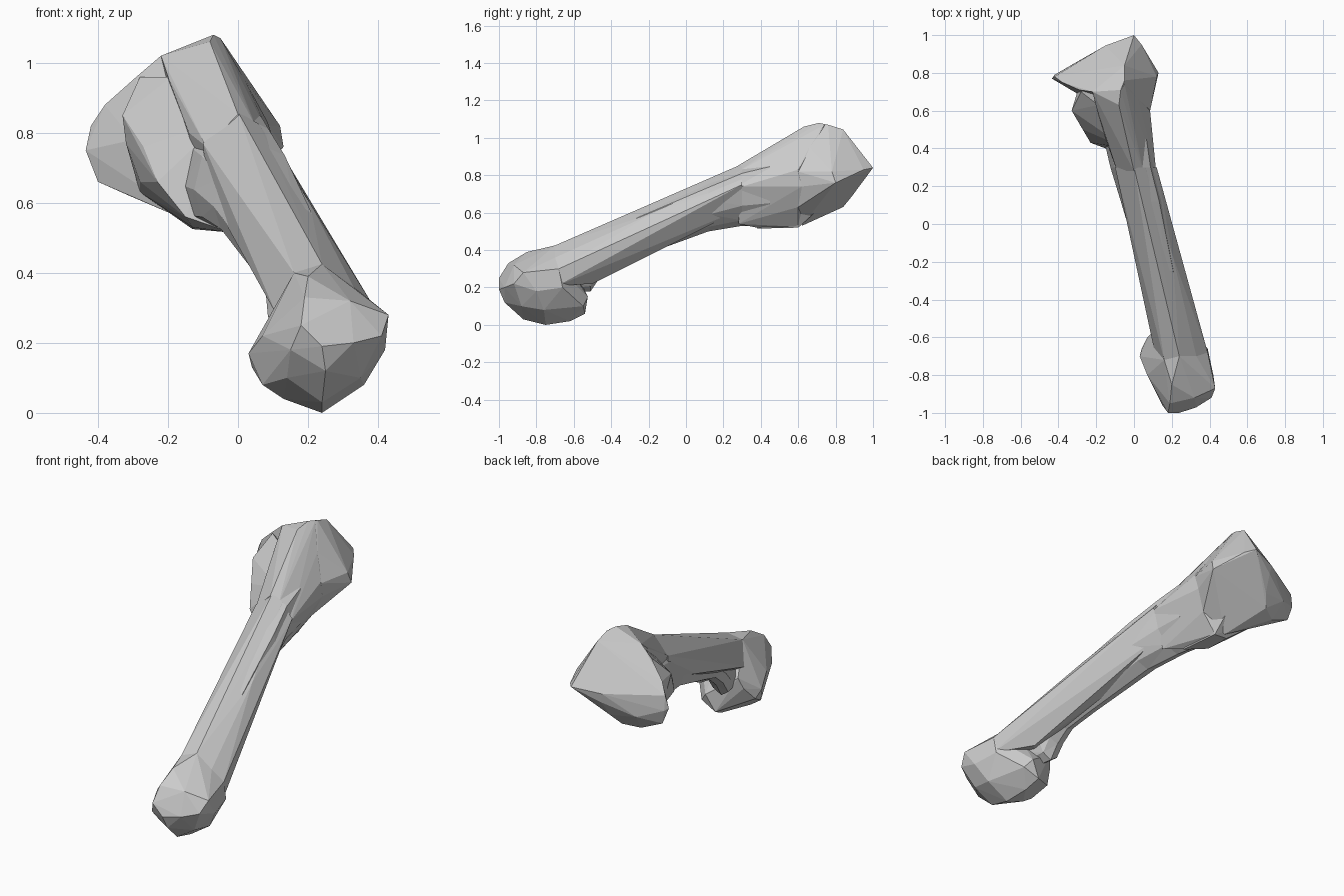
import bpy, bmesh, math

bone_grey = bpy.data.materials.new("bone grey")
bone_grey.diffuse_color = (0.6, 0.6, 0.6, 1)


def finish(name, bm):
    bmesh.ops.recalc_face_normals(bm, faces=bm.faces)
    me = bpy.data.meshes.new(name)
    bm.to_mesh(me)
    bm.free()
    me.materials.append(bone_grey)
    ob = bpy.data.objects.new(name, me)
    bpy.context.collection.objects.link(ob)
    return ob


def hull(name, points):
    """Faceted knob: convex skin around a few landmark points."""
    bm = bmesh.new()
    for p in points:
        bm.verts.new(p)
    bmesh.ops.convex_hull(bm, input=bm.verts[:])
    bmesh.ops.delete(bm, geom=[v for v in bm.verts if not v.link_faces], context='VERTS')
    return finish(name, bm)


def loft(name, stations, sides=10):
    """Ten-sided skewed ellipses; station = y, left, right, bottom, top."""
    bm = bmesh.new()
    rings = []
    for y, x0, x1, z0, z1 in stations:
        ring = []
        for i in range(sides):
            t = math.tau * i / sides
            x = (x0 + x1) / 2 + (x1 - x0) / 2 * math.cos(t)
            z = (z0 + z1) / 2 + (z1 - z0) / 2 * math.sin(t + math.pi / 10)
            ring.append(bm.verts.new((x, y, z)))
        rings.append(ring)
    for a, b in zip(rings, rings[1:]):
        for i in range(sides):
            j = (i + 1) % sides
            bm.faces.new((a[i], a[j], b[j], b[i]))
    bm.faces.new(rings[0])
    bm.faces.new(rings[-1])
    bmesh.ops.triangulate(bm, faces=bm.faces[:])
    return finish(name, bm)


# underside and core of the long slanted shaft
shaft = loft("bone", [
    (-0.66, 0.13, 0.28, 0.17, 0.38),
    (-0.51, 0.085, 0.25, 0.18, 0.47),
    (-0.46, 0.08, 0.25, 0.255, 0.49),
    (-0.39, 0.075, 0.245, 0.315, 0.53),
    (-0.25, 0.04, 0.225, 0.365, 0.60),
    (0.12, -0.07, 0.155, 0.50, 0.76),
    (0.30, -0.125, 0.11, 0.53, 0.84),
    (0.45, -0.16, 0.09, 0.53, 0.88),
])

# straight ridge along the top, flaring into the lower head
ridge = hull("ridge", [
    (0, .30, .86), (.06, .30, .825), (-.10, .30, .77), (.12, .30, .75),
    (.05, .30, .62), (-.09, .28, .64), (.205, -.17, .60), (.235, -.27, .49),
    (.05, -.25, .52), (.10, -.30, .42), (.15, -.30, .38), (.39, -.685, .21),
    (.39, -.68, .30), (.33, -.70, .36), (.24, -.70, .425), (.16, -.72, .40),
    (.11, -.68, .28), (.26, -.50, .22), (.20, -.46, .27),
])

# rounded lower head with a hooked underside
head = hull("head", [
    (.24, -.70, .425), (.16, -.72, .40), (.33, -.70, .36), (.20, -.85, .39),
    (.19, -.95, .33), (.32, -.92, .32), (.18, -1, .25), (.24, -1, .19),
    (.15, -.96, .18), (.33, -.97, .20), (.43, -.87, .28), (.41, -.92, .22),
    (.42, -.80, .18), (.39, -.68, .30), (.39, -.66, .20), (.24, -.75, 0),
    (.13, -.75, .04), (.36, -.76, .08), (.24, -.87, .03), (.22, -.62, .02),
    (.20, -.54, .06), (.29, -.55, .10), (.25, -.525, .15), (.07, -.75, .08),
    (.03, -.70, .17), (.04, -.66, .13), (.07, -.80, .22), (.07, -.60, .20),
    (.09, -.58, .26), (.25, -.97, .12), (.35, -.88, .10), (.14, -.88, .10),
])

# crest that carries the shaft up to the highest point
crest = hull("crest", [
    (0, .28, .853), (.05, .28, .82), (-.09, .28, .76), (.04, .28, .54),
    (.115, .30, .74), (.10, .42, .78), (.085, .60, .83), (.08, .62, .74),
    (.03, .60, .63), (.02, .66, .95), (-.08, .63, 1.06), (-.07, .71, 1.08),
    (-.05, .74, 1.07), (-.20, .62, .96), (-.22, .70, 1.02), (-.14, .42, .80),
    (-.10, .60, .53), (-.05, .60, .525), (-.15, .75, .70), (-.02, .38, .52),
])

# swollen upper base in front of the joint flange
swelling = hull("swelling", [
    (-.04, .40, .84), (-.02, .38, .515), (-.15, .40, .56), (-.13, .45, .53),
    (-.23, .43, .66), (-.27, .50, .76), (-.33, .60, .85), (-.32, .62, .77),
    (-.28, .60, .66), (-.13, .60, .525), (-.05, .60, .52), (0, .60, .62),
    (-.19, .63, .96), (-.28, .70, .96), (-.30, .70, .80), (-.28, .72, .63),
    (-.05, .80, .70),
])

# flange carrying the flat end face and the slanted side facet
flange = hull("flange", [
    (-.07, .71, 1.08), (-.05, .76, 1.07), (-.05, .84, 1.045), (-.22, .70, 1.02),
    (-.29, .71, .96), (-.38, .75, .88), (-.42, .78, .82), (-.435, .77, .75),
    (-.40, .775, .66), (-.31, .74, .62), (-.28, .79, .61), (-.20, .84, .63),
    (-.16, .885, .685), (-.14, .94, .77), (-.30, .86, .70), (-.42, .79, .74),
    (-.15, .945, .82), (0, 1, .84), (.04, .95, .83), (.13, .80, .76),
    (.12, .78, .82), (.085, .60, .82), (.08, .62, .74), (.03, .60, .63),
    (-.10, .62, .53), (-.30, .69, .78), (.02, .66, .95),
])

# weld all parts into one skin
bpy.context.view_layer.objects.active = shaft
for part in (ridge, head, crest, swelling, flange):
    mod = shaft.modifiers.new(part.name, 'BOOLEAN')
    mod.operation = 'UNION'
    mod.solver = 'EXACT'
    mod.object = part
    bpy.ops.object.modifier_apply(modifier=mod.name)
    bpy.data.objects.remove(part)
